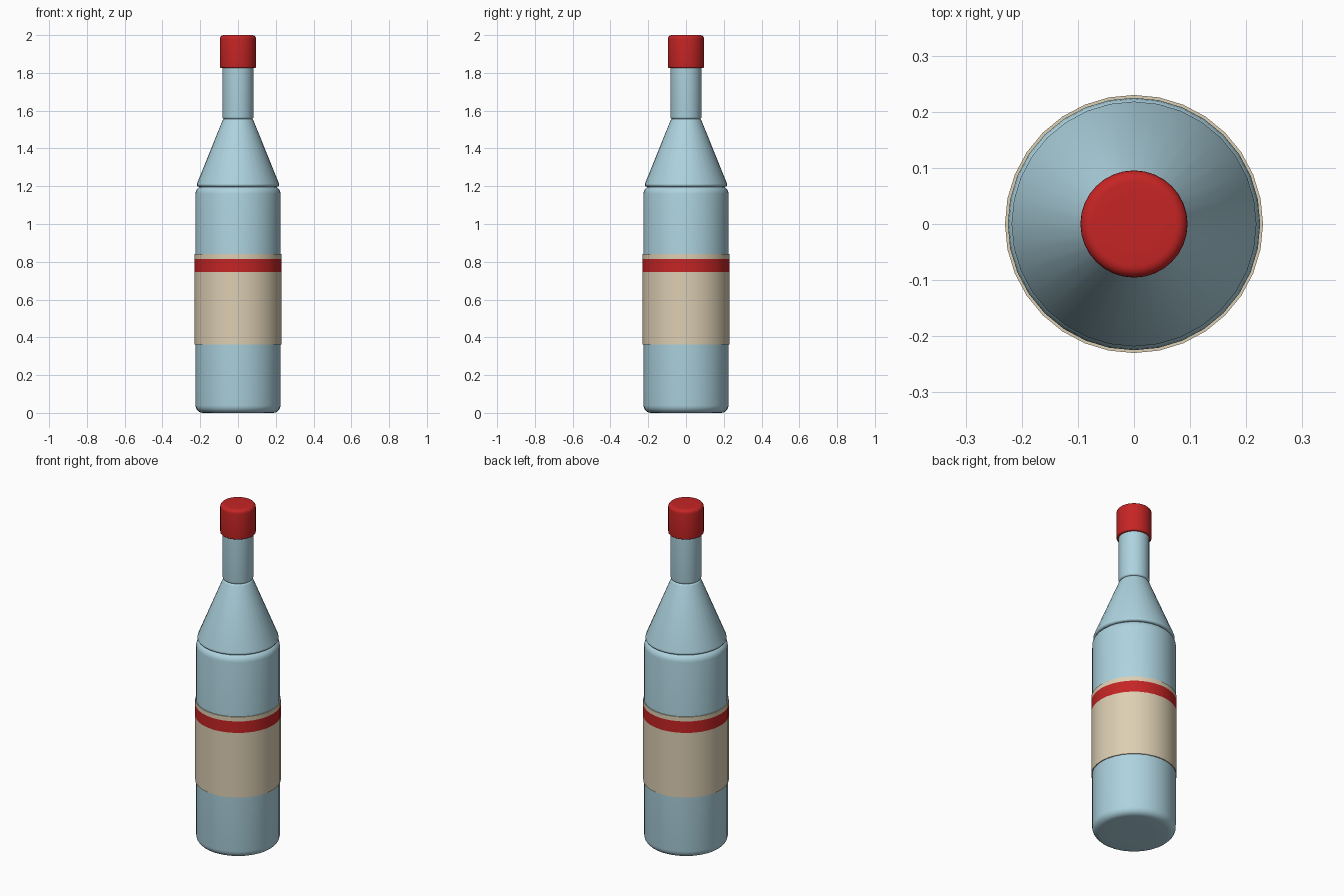
import bpy, bmesh, math
from mathutils import Vector

if "Cube" in bpy.data.objects:
    bpy.data.objects.remove(bpy.data.objects["Cube"])

SIDES = 32


def material(name, rgb):
    m = bpy.data.materials.new(name)
    m.diffuse_color = (*rgb, 1.0)
    m.use_nodes = True
    m.node_tree.nodes["Principled BSDF"].inputs["Base Color"].default_value = m.diffuse_color
    return m


glass = material("pale blue glass", (0.42, 0.65, 0.74))
cream = material("cream paper", (0.72, 0.62, 0.45))
red = material("red", (0.56, 0.018, 0.018))


def rounded(points, steps=5):
    """Turn (radius, z, fillet) corners into a profile with rounded corners."""
    out = []
    for i, (r, z, f) in enumerate(points):
        p = Vector((r, z))
        if f == 0:
            out.append(p)
            continue
        a = (Vector(points[i - 1][:2]) - p).normalized()
        b = (Vector(points[i + 1][:2]) - p).normalized()
        half = a.angle(b) / 2
        centre = p + (a + b).normalized() * (f / math.sin(half))
        t = f / math.tan(half)
        u, v = p + a * t - centre, p + b * t - centre
        w = u.angle(v)
        for k in range(steps + 1):
            s = k / steps
            out.append(centre + (u * math.sin((1 - s) * w) + v * math.sin(s * w)) / math.sin(w))
    return out


def lathe(name, points, mats, rule=None):
    """Spin a profile (bottom to top) around z and cap both ends."""
    bm = bmesh.new()
    rings = []
    for r, z in rounded(points):
        rings.append([bm.verts.new((r * math.cos(math.tau * i / SIDES),
                                    r * math.sin(math.tau * i / SIDES), z))
                      for i in range(SIDES)])
    for lo, hi in zip(rings, rings[1:]):
        for i in range(SIDES):
            j = (i + 1) % SIDES
            bm.faces.new((lo[i], lo[j], hi[j], hi[i]))
    bm.faces.new(rings[0][::-1])
    bm.faces.new(rings[-1])
    if rule:
        for f in bm.faces:
            f.material_index = rule(f.calc_center_median().z)
    me = bpy.data.meshes.new(name)
    bm.to_mesh(me)
    bm.free()
    for m in mats:
        me.materials.append(m)
    ob = bpy.data.objects.new(name, me)
    bpy.context.collection.objects.link(ob)
    bpy.ops.object.select_all(action='DESELECT')
    ob.select_set(True)
    bpy.context.view_layer.objects.active = ob
    bpy.ops.object.shade_smooth_by_angle(angle=math.radians(30))
    return ob


# Main body with soft top and bottom edges
lathe("body", [(0.10, 0, 0), (0.225, 0, 0.04), (0.225, 1.2, 0.04), (0.10, 1.2, 0)], [glass])

# Conical shoulder
lathe("shoulder", [(0.10, 1.197, 0), (0.224, 1.197, 0.012),
                   (0.078, 1.558, 0.02), (0.03, 1.558, 0)], [glass])

# Neck
lathe("neck", [(0.04, 1.555, 0), (0.0825, 1.555, 0.012), (0.0825, 1.85, 0)], [glass])

# Cap
lathe("cap", [(0.05, 1.826, 0), (0.0955, 1.826, 0.008),
              (0.0955, 2.0, 0.02), (0.04, 2.0, 0)], [red])

# Paper label with a red band near its top
lathe("label", [(0.23, 0.363, 0), (0.23, 0.746, 0), (0.23, 0.814, 0), (0.23, 0.84, 0)],
      [cream, red], lambda z: 1 if 0.746 < z < 0.814 else 0)
